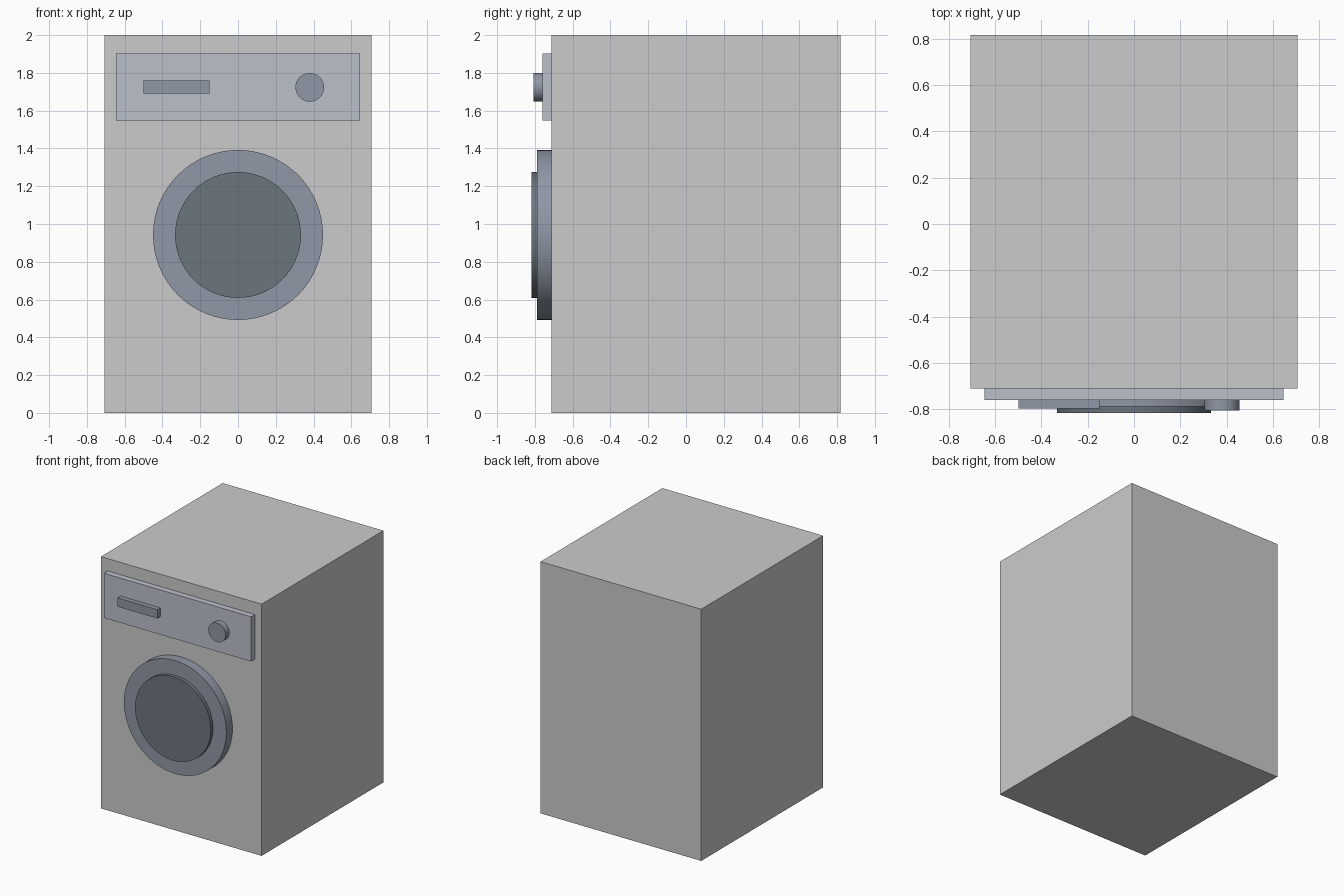
import bpy
import math

if "Cube" in bpy.data.objects:
    bpy.data.objects.remove(bpy.data.objects["Cube"])

FRONT = -0.712   # y of the cabinet's front face


def material(name, rgb):
    m = bpy.data.materials.new(name)
    m.diffuse_color = (*rgb, 1.0)
    m.use_nodes = True
    m.node_tree.nodes["Principled BSDF"].inputs["Base Color"].default_value = m.diffuse_color
    return m


def finish(obj, name, mat):
    obj.name = name
    if mat:
        obj.data.materials.append(mat)
    return obj


def box(name, x, y, z, mat=None):
    """Box from (min, max) ranges on each axis."""
    bpy.ops.mesh.primitive_cube_add(size=1, location=[sum(r) / 2 for r in (x, y, z)])
    obj = bpy.context.object
    obj.scale = [r[1] - r[0] for r in (x, y, z)]
    bpy.ops.object.transform_apply(location=False, rotation=False, scale=True)
    return finish(obj, name, mat)


def disc(name, x, z, radius, y, mat, sides=64):
    """Cylinder facing the front, spanning the y range."""
    bpy.ops.mesh.primitive_cylinder_add(
        vertices=sides, radius=radius, depth=y[1] - y[0],
        location=(x, sum(y) / 2, z), rotation=(math.pi / 2, 0, 0))
    bpy.ops.object.shade_smooth_by_angle(angle=math.radians(30))
    return finish(bpy.context.object, name, mat)


panel_mat = material("panel_grey", (0.50, 0.53, 0.60))
trim_mat = material("trim_slate", (0.28, 0.31, 0.38))
glass_mat = material("dark_glass", (0.15, 0.18, 0.21))

# Cabinet
box("cabinet", (-0.706, 0.706), (FRONT, 0.817), (0, 2))

# Control panel with drawer handle and dial
box("control_panel", (-0.647, 0.647), (-0.760, FRONT), (1.547, 1.902), panel_mat)
box("drawer_handle", (-0.5, -0.15), (-0.798, -0.760), (1.69, 1.76), trim_mat)
disc("dial", 0.38, 1.724, 0.076, (-0.807, -0.760), trim_mat, 32)

# Round door
disc("door_ring", 0, 0.942, 0.45, (-0.789, FRONT), trim_mat)
disc("door_glass", 0, 0.942, 0.333, (-0.817, -0.789), glass_mat)
